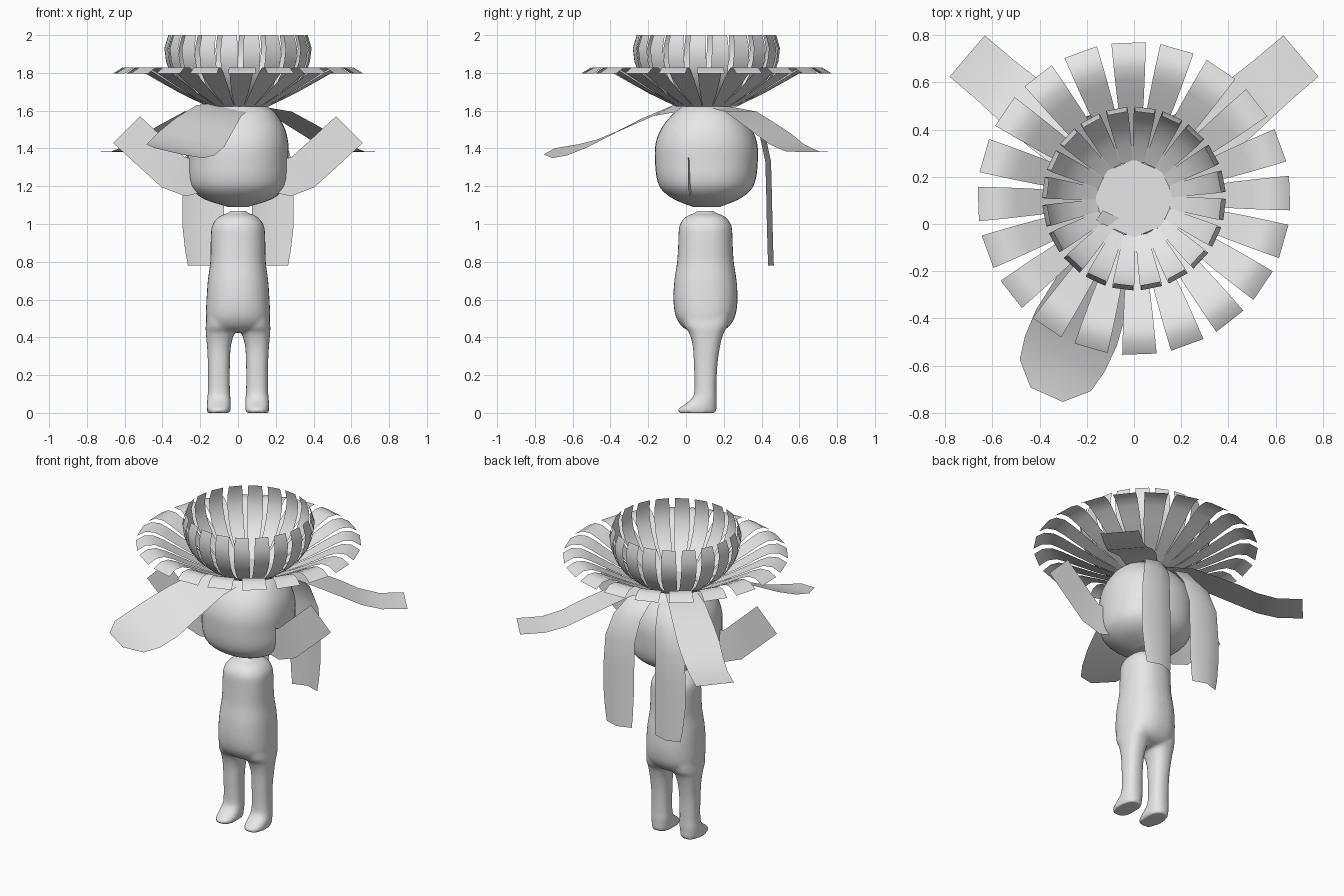
import bpy, bmesh, math
from mathutils import Vector

if "Cube" in bpy.data.objects:
    bpy.data.objects.remove(bpy.data.objects["Cube"])

CY = 0.108  # depth of the figure's vertical axis
grey = bpy.data.materials.new("light grey")
grey.diffuse_color = (0.8, 0.8, 0.8, 1)
grey.use_nodes = True
grey.node_tree.nodes["Principled BSDF"].inputs["Base Color"].default_value = grey.diffuse_color


def finish(bm, name, solid=False):
    if solid:
        bmesh.ops.recalc_face_normals(bm, faces=bm.faces[:])
    me = bpy.data.meshes.new(name)
    bm.to_mesh(me)
    bm.free()
    me.materials.append(grey)
    for p in me.polygons:
        p.use_smooth = True
    ob = bpy.data.objects.new(name, me)
    bpy.context.collection.objects.link(ob)
    return ob


def smooth_rows(rows, steps=4):
    """Catmull-Rom interpolation between the rows."""
    out = []
    n = len(rows)
    for i in range(n - 1):
        a, b, c, d = (rows[max(0, min(n - 1, i + k))] for k in (-1, 0, 1, 2))
        for s in range(steps):
            t = s / steps
            out.append([0.5 * (2 * q + (r - p) * t + (2 * p - 5 * q + 4 * r - u) * t * t
                               + (3 * q - p - 3 * r + u) * t ** 3)
                        for p, q, r, u in zip(a, b, c, d)])
    return out + [list(rows[-1])]


def loft(bm, rows, power=2.0, n=32):
    """Closed solid through rows of (z, centre x, centre y, half width, half depth)."""
    rings = []
    for z, cx, cy, rx, ry in smooth_rows(rows):
        ring = []
        for i in range(n):
            a = 2 * math.pi * i / n
            c, s = math.cos(a), math.sin(a)
            e = 2 / power
            ring.append(bm.verts.new((cx + rx * math.copysign(abs(c) ** e, c),
                                      cy + ry * math.copysign(abs(s) ** e, s), z)))
        rings.append(ring)
    for r0, r1 in zip(rings, rings[1:]):
        for i in range(n):
            j = (i + 1) % n
            bm.faces.new((r0[i], r0[j], r1[j], r1[i]))
    bm.faces.new(rings[0][::-1])
    bm.faces.new(rings[-1])


def strip(bm, pts, side, widths, ridge=Vector((0, 0, 0)), tilt=0.0):
    """Thin leaf along pts; side is the width direction (one, or one per point)."""
    rows = []
    for i, (p, w) in enumerate(zip(pts, widths)):
        s = side[i] if isinstance(side, list) else side
        lift = Vector((0, 0, tilt * w))
        rows.append([bm.verts.new(p - s * w / 2 - lift), bm.verts.new(p + ridge),
                     bm.verts.new(p + s * w / 2 + lift)])
    for a, b in zip(rows, rows[1:]):
        for k in (0, 1):
            bm.faces.new((a[k], a[k + 1], b[k + 1], b[k]))


def radial(angle, profile):
    a = math.radians(angle)
    d = Vector((math.cos(a), math.sin(a), 0))
    pts = [Vector((0, CY, 0)) + d * r + Vector((0, 0, z)) for r, z in profile]
    return pts, Vector((d.y, -d.x, 0))


# body: torso and two legs fused into one soft skin
bm = bmesh.new()
loft(bm, [(z, 0, CY - 0.005, rx, ry) for z, rx, ry in [
    (0.425, .08, .05), (0.44, .14, .10), (0.47, .163, .135), (0.52, .170, .160),
    (0.60, .167, .170), (0.70, .160, .165), (0.80, .147, .150), (0.90, .145, .144),
    (0.98, .140, .140), (1.02, .120, .122), (1.045, .09, .092), (1.058, .052, .056),
    (1.07, .042, .045)]], 2.3)
for sx in (-1, 1):
    loft(bm, [(z, sx * cx, cy, rx, ry) for z, cx, cy, rx, ry in [
        (0.00, .102, .060, .060, .098), (0.02, .102, .060, .063, .101),
        (0.045, .102, .077, .063, .084), (0.08, .101, .098, .061, .064),
        (0.13, .101, .103, .058, .058), (0.25, .101, .104, .058, .062),
        (0.35, .101, .108, .063, .072), (0.42, .095, .108, .075, .090),
        (0.46, .088, .106, .083, .115), (0.53, .085, .104, .078, .130)]], 2.4)
body = finish(bm, "body", True)
m = body.modifiers.new("fuse", 'REMESH')
m.mode = 'VOXEL'
m.voxel_size = 0.01
m.use_smooth_shade = True
m = body.modifiers.new("soften", 'SMOOTH')
m.factor = 0.5
m.iterations = 4

# head
bm = bmesh.new()
loft(bm, [(z, 0, CY, rx, ry) for z, rx, ry in [
    (1.09, .05, .07), (1.13, .175, .17), (1.18, .240, .235), (1.24, .264, .262),
    (1.33, .267, .272), (1.42, .267, .270), (1.50, .250, .242), (1.57, .212, .190),
    (1.605, .18, .15), (1.622, .155, .13)]], 2.2, 40)
finish(bm, "head", True)

# flower base disc closing the bottom of the bowl
bm = bmesh.new()
bmesh.ops.create_circle(bm, cap_ends=True, segments=8, radius=0.165)
bmesh.ops.translate(bm, verts=bm.verts[:], vec=(0, CY, 1.625))
finish(bm, "flower_base")

# two rings of twenty petals
RINGS = [
    ("outer_petals", 2,
     [(.16, 1.622), (.30, 1.69), (.42, 1.757), (.50, 1.803), (.555, 1.828), (.61, 1.828), (.66, 1.798)],
     [.05, .086, .112, .125, .133, .14, .146]),
    ("inner_petals", 11,
     [(.155, 1.622), (.24, 1.67), (.31, 1.73), (.355, 1.795), (.378, 1.86), (.387, 1.93), (.367, 2.0)],
     [.048, .068, .082, .09, .092, .09, .08]),
]
for name, offset, profile, widths in RINGS:
    bm = bmesh.new()
    for i in range(20):
        pts, side = radial(offset + 18 * i, profile)
        strip(bm, pts, side, widths)
    finish(bm, name)

# broad front leaf, its outer edge tipped up
bm = bmesh.new()
pts, side = radial(246, [(.10, 1.62), (.25, 1.60), (.44, 1.525), (.60, 1.45),
                         (.72, 1.405), (.82, 1.385), (.91, 1.385)])
strip(bm, pts, side, [.20, .26, .33, .375, .37, .33, .15], tilt=0.11)
finish(bm, "front_leaf")

# leaves repeated on both sides
for sx, label in ((-1, "left"), (1, "right")):
    # long back leaf sweeping out
    bm = bmesh.new()
    pts, side = radial(90 - sx * 49.5, [(.10, 1.62), (.28, 1.595), (.43, 1.53), (.55, 1.475),
                                        (.66, 1.42), (.78, 1.385), (.93, 1.38)])
    strip(bm, pts, side, [.18, .22, .24, .25, .24, .23, .23])
    finish(bm, label + "_back_leaf")

    # hanging leaf behind the head
    bm = bmesh.new()
    path = [(.07, .22, 1.61), (.11, .33, 1.56), (.15, .39, 1.47), (.18, .42, 1.33),
            (.185, .425, 1.15), (.185, .428, 1.0), (.18, .432, .86), (.175, .435, .78)]
    strip(bm, [Vector((sx * x, y, z)) for x, y, z in path], Vector((sx, 0, 0)),
          [.12, .16, .19, .21, .22, .22, .20, .18], Vector((0, .03, 0)))
    finish(bm, label + "_hanging_leaf")

    # side leaf pointing up and out beside the cheek
    bm = bmesh.new()
    path = [(.18, .03, 1.25), (.26, .02, 1.245), (.345, .01, 1.275), (.46, .01, 1.38), (.59, .01, 1.50)]
    sides = [Vector((sx * x, 0, z)).normalized()
             for x, z in ((0, -1), (.2, -1), (.6, -.8), (.7, -.7), (.7, -.7))]
    strip(bm, [Vector((sx * x, y, z)) for x, y, z in path], sides, [.16, .20, .20, .20, .20])
    finish(bm, label + "_side_leaf")
